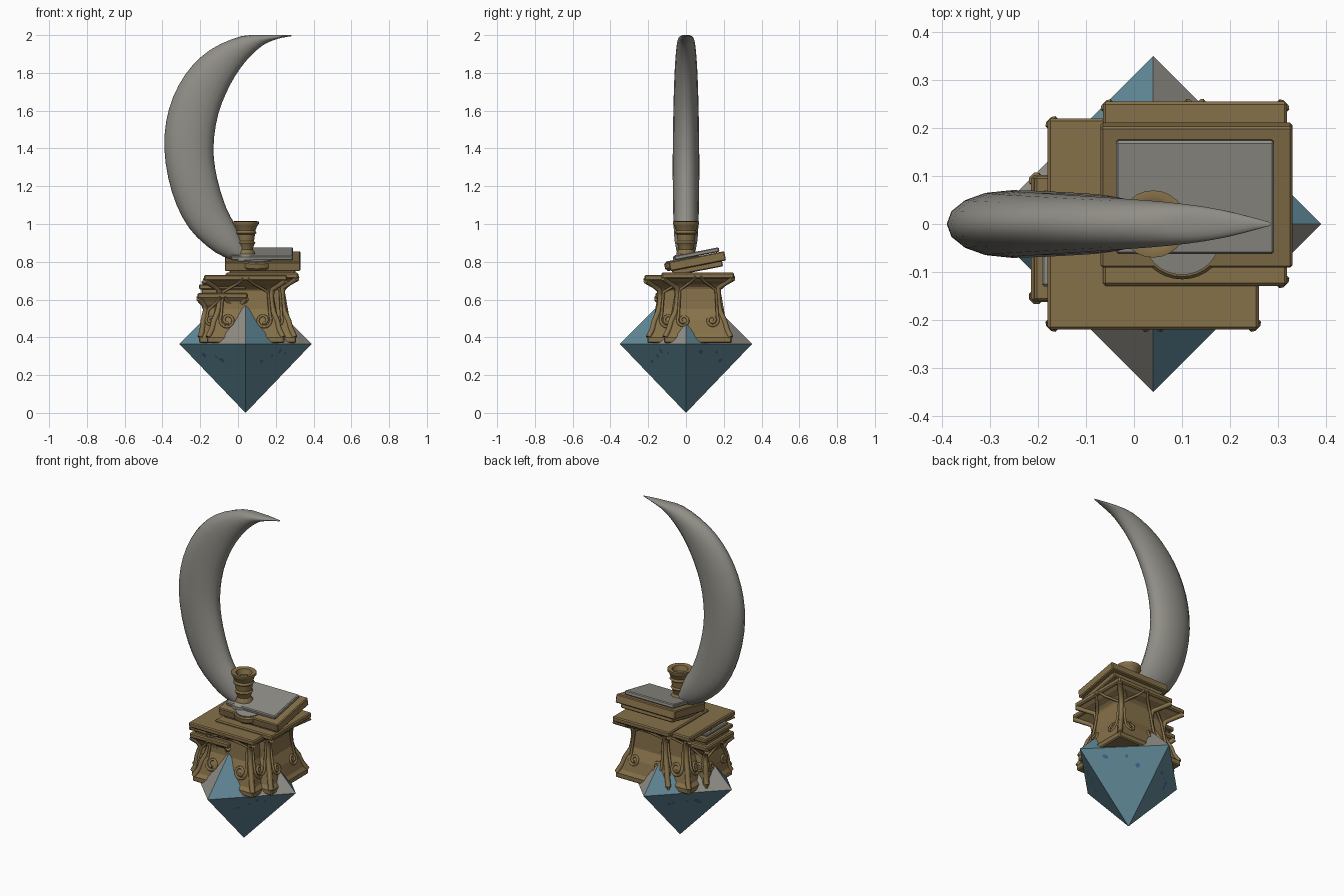
import bpy, bmesh, math, random
from mathutils import Vector, Matrix

cube = bpy.data.objects.get("Cube")
if cube:
    bpy.data.objects.remove(cube)
random.seed(4)


def material(name, rgb):
    m = bpy.data.materials.new(name)
    m.use_nodes = True
    m.diffuse_color = (*rgb, 1)
    node = m.node_tree.nodes["Principled BSDF"]
    node.inputs["Base Color"].default_value = (*rgb, 1)
    node.inputs["Roughness"].default_value = 0.7
    return m


BRONZE = material("aged bronze", (0.24, 0.165, 0.068))
STONE = material("pale grey", (0.28, 0.27, 0.24))
TEAL = material("teal", (0.12, 0.25, 0.31))
BLUE = material("deep blue", (0.06, 0.13, 0.27))


def finish(name, bm, mats, smooth=None, bevel=0):
    bmesh.ops.recalc_face_normals(bm, faces=bm.faces)
    me = bpy.data.meshes.new(name)
    bm.to_mesh(me)
    bm.free()
    ob = bpy.data.objects.new(name, me)
    bpy.context.collection.objects.link(ob)
    for m in mats:
        me.materials.append(m)
    if bevel:
        mod = ob.modifiers.new("edge", "BEVEL")
        mod.width, mod.segments = bevel, 1
        mod.limit_method, mod.angle_limit = "ANGLE", math.radians(40)
    if smooth:
        bpy.ops.object.select_all(action="DESELECT")
        ob.select_set(True)
        bpy.context.view_layer.objects.active = ob
        bpy.ops.object.shade_smooth_by_angle(angle=math.radians(smooth))
    return ob


def bridge(bm, rings):
    """Join rings of vertices and cap both ends."""
    n = len(rings[0])
    for a, b in zip(rings, rings[1:]):
        for i in range(n):
            j = (i + 1) % n
            bm.faces.new((a[i], a[j], b[j], b[i]))
    bm.faces.new(rings[0])
    bm.faces.new(rings[-1])


def lathe(name, profile, mat, sides, centre, tilt=0, turn=0, smooth=None, bevel=0):
    bm = bmesh.new()
    rings = []
    for r, z in profile:
        rings.append([bm.verts.new((r * math.cos(a), r * math.sin(a), z))
                      for a in (turn + math.tau * i / sides for i in range(sides))])
    bridge(bm, rings)
    ob = finish(name, bm, [mat], smooth, bevel)
    ob.matrix_world = Matrix.Translation(centre) @ Matrix.Rotation(tilt, 4, "X")
    return ob


def box(name, size, centre, mat, tilt=0, bevel=0.005):
    bm = bmesh.new()
    bmesh.ops.create_cube(bm, size=1)
    bmesh.ops.scale(bm, vec=size, verts=bm.verts)
    ob = finish(name, bm, [mat], None, bevel)
    ob.matrix_world = Matrix.Translation(centre) @ Matrix.Rotation(tilt, 4, "X")
    return ob


def width_at(profile, z):
    for (w0, z0), (w1, z1) in zip(profile, profile[1:]):
        if z0 <= z <= z1 and z1 > z0:
            return w0 + (w1 - w0) * (z - z0) / (z1 - z0)
    return profile[-1][0]


def tubes(name, paths, centre, radius):
    cu = bpy.data.curves.new(name, "CURVE")
    cu.dimensions = "3D"
    cu.bevel_depth, cu.bevel_resolution, cu.use_fill_caps = radius, 1, True
    for path in paths:
        sp = cu.splines.new("POLY")
        sp.points.add(len(path) - 1)
        for p, co in zip(sp.points, path):
            p.co = (*co, 1)
    cu.materials.append(BRONZE)
    ob = bpy.data.objects.new(name, cu)
    ob.location = centre
    bpy.context.collection.objects.link(ob)


def pedestal(name, cx, cy, profile, top):
    """Square flared pedestal with scrolls on its faces and ribs on its corners."""
    root2 = math.sqrt(2)
    lathe(name, [(w * root2, z) for w, z in profile], BRONZE, 4, (cx, cy, 0),
          turn=math.pi / 4, bevel=0.006)
    waist = min(w for w, z in profile)
    scrolls, ribs = [], []
    r0, zc = waist * 0.3, 0.49
    flat = [(0.012, top - 0.02), (waist * 0.3, top - 0.045), (waist * 0.85, top - 0.09)]
    for i in range(22):
        a, r = 0.6 - i * 0.42, r0 * (1 - i / 30)
        flat.append((waist * 0.68 + r * math.cos(a), zc + r * math.sin(a)))
    for k in range(4):
        rot = Matrix.Rotation(k * math.pi / 2, 3, "Z")
        for side in (-1, 1):
            scrolls.append([rot @ Vector((side * u, -width_at(profile, z), z)) for u, z in flat])
        zs = [0.40 + (top - 0.43) * i / 7 for i in range(8)]
        ribs.append([rot @ Vector((width_at(profile, z) - 0.006,
                                   0.006 - width_at(profile, z), z)) for z in zs])
    tubes(name + "_scrolls", scrolls, (cx, cy, 0), 0.008)
    tubes(name + "_corner_ribs", ribs, (cx, cy, 0), 0.015)


def flared(foot, waist, slab, top):
    return [(foot, 0.37), (foot, 0.40), (foot * 0.92, 0.42), ((foot + waist) * 0.5, 0.49),
            (waist * 1.04, 0.55), (waist, top - 0.08), (waist * 1.15, top - 0.062),
            (slab * 0.85, top - 0.045), (slab * 0.92, top - 0.033), (slab, top - 0.03), (slab, top)]


# Three overlapping pedestals
pedestal("main_pedestal", 0.04, 0, flared(0.205, 0.14, 0.22, 0.73), 0.73)
pedestal("rear_pedestal", 0.127, 0.063, flared(0.18, 0.112, 0.192, 0.742), 0.742)
pedestal("side_pedestal", -0.082, -0.03, flared(0.125, 0.09, 0.132, 0.635), 0.635)
box("side_neck", (0.22, 0.22, 0.03), (-0.082, -0.03, 0.645), BRONZE)
box("side_cap", (0.25, 0.26, 0.025), (-0.082, -0.03, 0.667), BRONZE)
box("side_plate", (0.22, 0.20, 0.02), (-0.082, -0.03, 0.69), STONE)

# Tilted cap with its plate and round boss
TILT = math.radians(11)
box("tilted_base", (0.35, 0.27, 0.04), (0.13, 0.06, 0.77), BRONZE, TILT)
box("tilted_cap", (0.40, 0.30, 0.05), (0.13, 0.06, 0.803), BRONZE, TILT)
box("tilted_plate", (0.33, 0.24, 0.024), (0.127, 0.057, 0.842), STONE, TILT)
lathe("boss_rim", [(0.08, -0.04), (0.092, -0.025), (0.092, 0.0), (0.085, 0.006)],
      BRONZE, 32, (0.1, -0.025, 0.805), TILT, smooth=35)
lathe("boss_disc", [(0.08, -0.03), (0.08, 0.012)], STONE, 32, (0.1, -0.025, 0.805), TILT, smooth=35)

# Turned socket
lathe("socket_foot", [(0.07, 0.79), (0.07, 0.825), (0.05, 0.84)], STONE, 24, (0.04, 0, 0), smooth=35)
lathe("socket", [(0.05, 0.82), (0.05, 0.85), (0.038, 0.865), (0.045, 0.89), (0.052, 0.9),
                 (0.045, 0.91), (0.05, 0.945), (0.058, 0.952), (0.052, 0.965), (0.062, 0.99),
                 (0.07, 1.0), (0.07, 1.013), (0.058, 1.015), (0.045, 1.01), (0.036, 0.98)],
      BRONZE, 24, (0.04, 0, 0), smooth=40)

# Eight-faced crystal, each upper face split in two colours
bm = bmesh.new()
R, MID = 0.35, 0.365
ring = []
for k in range(8):
    r = R if k % 2 == 0 else R / math.sqrt(2)
    a = k * math.pi / 4
    ring.append(bm.verts.new((r * math.cos(a), r * math.sin(a), MID)))
apex, base = bm.verts.new((0, 0, 0.715)), bm.verts.new((0, 0, 0.0))
for k in range(8):
    a, b = ring[k], ring[(k + 1) % 8]
    bm.faces.new((a, b, apex)).material_index = k % 2
    bm.faces.new((b, a, base))
crystal = finish("crystal", bm, [TEAL, STONE])
crystal.location.x = 0.04

# Small flecks on the lower faces
bm = bmesh.new()
for k in range(4):
    a, b = ring_a, ring_b = [Vector((R * math.cos(t), R * math.sin(t), MID))
                             for t in (k * math.pi / 2, (k + 1) * math.pi / 2)]
    normal = (a + b - Vector((0, 0, 2 * MID))).normalized() * 0.82 - Vector((0, 0, 0.57))
    normal = (b - a).cross(-a).normalized()
    if normal.z > 0:
        normal = -normal
    for i in range(5):
        drop, t = random.uniform(0.08, 0.25), random.uniform(0.2, 0.8)
        p = a.lerp(b, t).lerp(Vector((0, 0, 0)), drop) + normal * 0.001
        m = Matrix.Translation(p) @ normal.to_track_quat("Z", "Y").to_matrix().to_4x4()
        bmesh.ops.create_circle(bm, cap_ends=True, segments=7,
                                radius=random.uniform(0.007, 0.016), matrix=m)
flecks = finish("crystal_flecks", bm, [BLUE])
flecks.location.x = 0.04

# Crescent blade: outer edge, inner edge (x, z) and half thickness
STATIONS = [(0.0, 0.80, 0.03, 0.90, 0.045), (-0.12, 0.85, 0.0, 0.97, 0.06),
            (-0.26, 0.98, -0.06, 1.08, 0.067), (-0.35, 1.17, -0.11, 1.24, 0.07),
            (-0.39, 1.40, -0.13, 1.40, 0.07), (-0.365, 1.61, -0.105, 1.58, 0.067),
            (-0.28, 1.79, -0.04, 1.74, 0.062), (-0.15, 1.92, 0.04, 1.86, 0.055),
            (0.02, 1.995, 0.13, 1.945, 0.045), (0.15, 2.0, 0.21, 1.98, 0.03),
            (0.285, 2.0, 0.28, 1.994, 0.004)]


def blend(i, t):
    p = [Vector(STATIONS[max(0, min(j, len(STATIONS) - 1))]) for j in range(i - 1, i + 3)]
    return 0.5 * (2 * p[1] + (p[2] - p[0]) * t + (2 * p[0] - 5 * p[1] + 4 * p[2] - p[3]) * t * t
                  + (3 * p[1] - p[0] - 3 * p[2] + p[3]) * t ** 3)


bm = bmesh.new()
rings = []
for s in [blend(i, t / 3) for i in range(len(STATIONS) - 1) for t in range(3)] + [Vector(STATIONS[-1])]:
    outer, inner = Vector((s[0], 0, s[1])), Vector((s[2], 0, s[3]))
    loop = []
    for k in range(16):
        a = math.tau * k / 16
        co = outer.lerp(inner, 0.5 - 0.5 * math.cos(a))
        co.y = s[4] * math.sin(a)
        co.z = min(co.z, 2.0)
        loop.append(bm.verts.new(co))
    rings.append(loop)
bridge(bm, rings)
finish("crescent_blade", bm, [STONE], 60)
